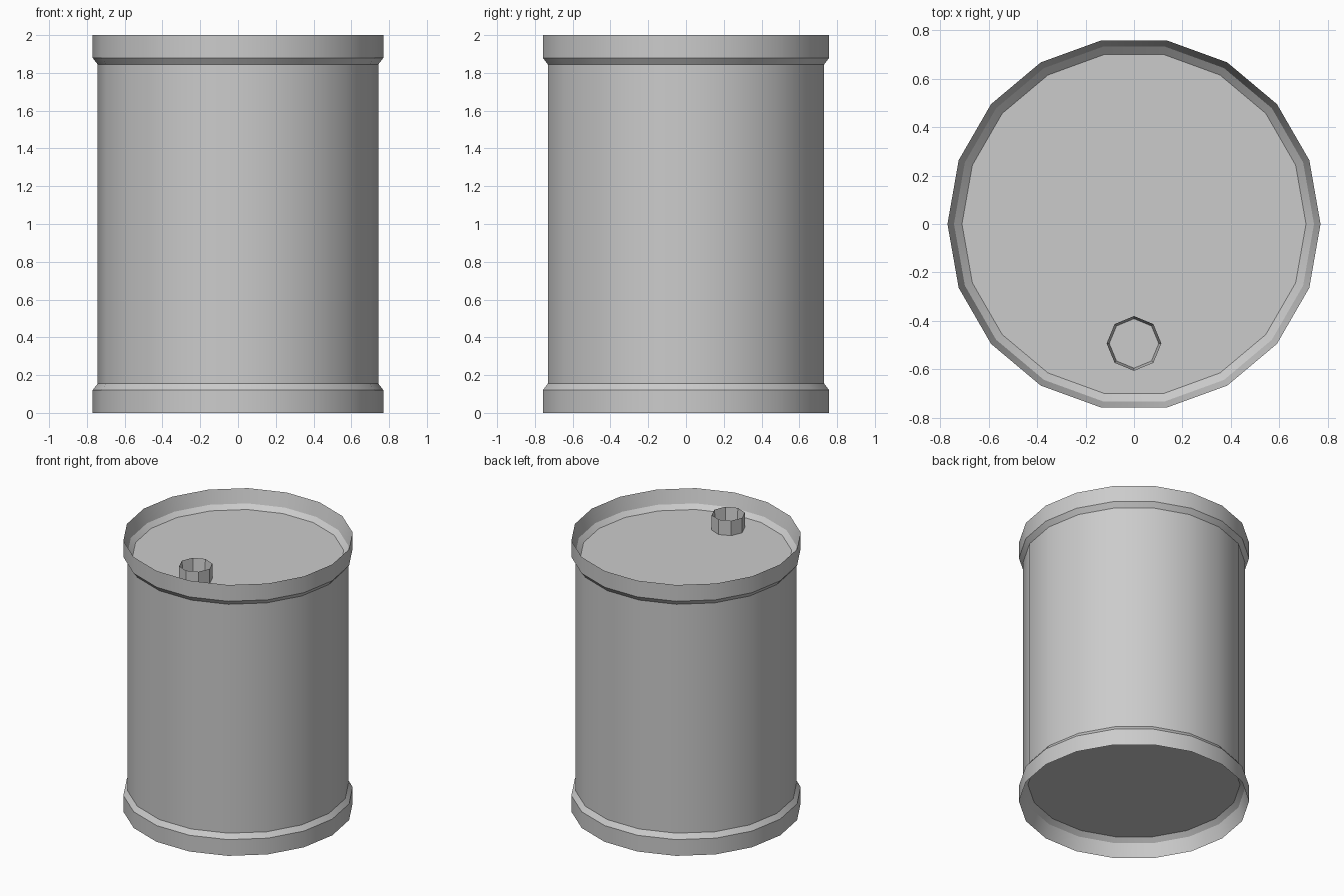
import bpy, bmesh, math

if "Cube" in bpy.data.objects:
    bpy.data.objects.remove(bpy.data.objects["Cube"])


def lathe(name, profile, sides, center=(0, 0)):
    """Revolve a (radius, z) profile and cap both ends."""
    bm = bmesh.new()
    rings = []
    for r, z in profile:
        rings.append([bm.verts.new((center[0] + r * math.cos(2 * math.pi * i / sides),
                                    center[1] + r * math.sin(2 * math.pi * i / sides), z))
                      for i in range(sides)])
    for a, b in zip(rings, rings[1:]):
        for i in range(sides):
            j = (i + 1) % sides
            bm.faces.new((a[i], a[j], b[j], b[i]))
    bm.faces.new(rings[0][::-1])
    bm.faces.new(rings[-1])
    bmesh.ops.recalc_face_normals(bm, faces=bm.faces)
    mesh = bpy.data.meshes.new(name)
    bm.to_mesh(mesh)
    bm.free()
    obj = bpy.data.objects.new(name, mesh)
    bpy.context.collection.objects.link(obj)
    bpy.ops.object.select_all(action='DESELECT')
    obj.select_set(True)
    bpy.context.view_layer.objects.active = obj
    bpy.ops.object.shade_smooth_by_angle(angle=math.radians(30))
    return obj


# Drum: recessed lid, knife-edge rim, flared band, then mirrored for the bottom
upper = [(0.743, 1.845), (0.77, 1.88), (0.77, 2.0), (0.743, 1.90), (0.71, 1.87)]
lower = [(r, 2 - z) for r, z in reversed(upper)]
lathe("drum_body", lower + upper, 18)

# Filler spout: open octagonal collar standing on the lid
lathe("filler_spout", [(0.113, 1.868), (0.113, 1.98), (0.102, 1.873)], 8, (0, -0.493))
